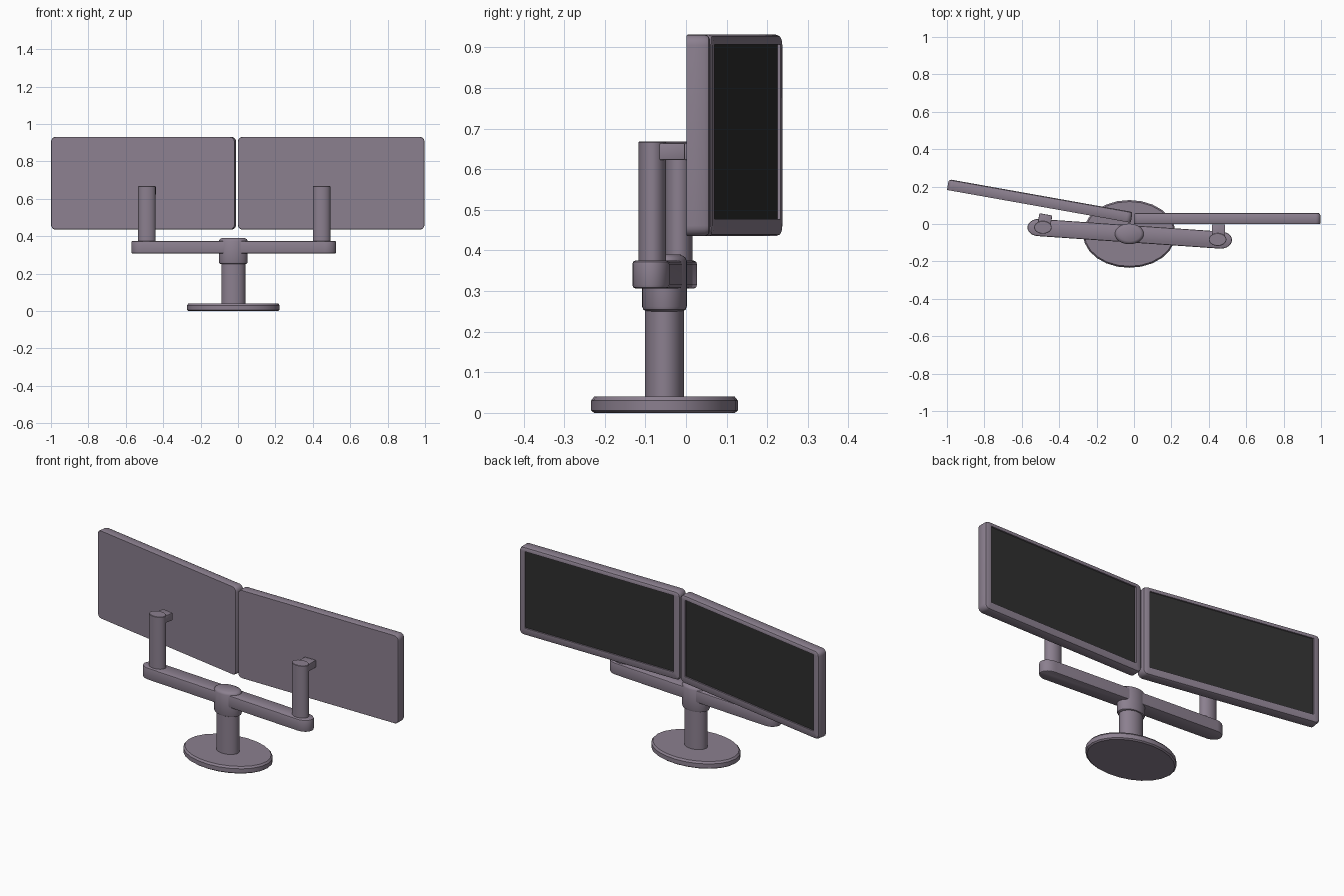
import bpy, bmesh, math
from mathutils import Matrix

if "Cube" in bpy.data.objects:
    bpy.data.objects.remove(bpy.data.objects["Cube"])


def material(name, col):
    m = bpy.data.materials.new(name)
    m.diffuse_color = (*col, 1)
    m.use_nodes = True
    m.node_tree.nodes["Principled BSDF"].inputs["Base Color"].default_value = m.diffuse_color
    return m


SHELL = material("mauve grey", (0.26, 0.215, 0.275))
SCREEN = material("screen black", (0.028, 0.028, 0.028))


def finish(bm, name, mats, angle=35):
    bmesh.ops.recalc_face_normals(bm, faces=bm.faces)
    me = bpy.data.meshes.new(name)
    bm.to_mesh(me)
    bm.free()
    for m in mats:
        me.materials.append(m)
    ob = bpy.data.objects.new(name, me)
    bpy.context.collection.objects.link(ob)
    bpy.ops.object.select_all(action='DESELECT')
    ob.select_set(True)
    bpy.context.view_layer.objects.active = ob
    bpy.ops.object.shade_smooth_by_angle(angle=math.radians(angle))
    return ob


def loft(rings):
    """Skin a stack of equal-length point rings and cap both ends."""
    bm = bmesh.new()
    vs = [[bm.verts.new(p) for p in r] for r in rings]
    n = len(vs[0])
    for a, b in zip(vs, vs[1:]):
        for i in range(n):
            j = (i + 1) % n
            bm.faces.new((a[i], a[j], b[j], b[i]))
    bm.faces.new(vs[0])
    cap = bm.faces.new(vs[-1])
    return bm, cap


def oval(name, cx, cy, rx, ry, profile, sides=32):
    """Elliptical column; profile is a list of (inset, z)."""
    rings = [[(cx + (rx - d) * math.cos(2 * math.pi * i / sides),
               cy + (ry - d) * math.sin(2 * math.pi * i / sides), z)
              for i in range(sides)] for d, z in profile]
    return finish(loft(rings)[0], name, [SHELL])


# Stand: foot, column, collar
CX, CY = -0.025, -0.053
oval("base_disc", CX, CY, 0.248, 0.181,
     [(0.008, 0), (0, 0.006), (0, 0.03), (0.008, 0.04)], 24)
oval("column", CX, CY, 0.064, 0.048, [(0, 0.03), (0, 0.27)])
oval("collar", CX, CY, 0.077, 0.055,
     [(0.010, 0.25), (0.003, 0.254), (0, 0.262), (0, 0.375),
      (0.004, 0.383), (0.016, 0.39)])


# Cross arm with rounded ends
def arm_ring(d, z, n=12):
    pts = []
    for cx, cy, start in ((0.464, -0.086, -90), (-0.51, -0.019, 90)):
        for i in range(n + 1):
            a = math.radians(start + 180 * i / n)
            pts.append((cx + (0.06 - d) * math.cos(a), cy + (0.046 - d) * math.sin(a), z))
    return pts


arm = loft([arm_ring(d, z) for d, z in
            ((0.008, 0.306), (0.002, 0.309), (0, 0.315), (0, 0.366), (0.002, 0.372), (0.008, 0.375))])[0]
finish(arm, "cross_arm", [SHELL])


# Posts and mounting blocks
def block(name, x, y, angle):
    bm = bmesh.new()
    bmesh.ops.create_cube(bm, size=1)
    bmesh.ops.scale(bm, vec=(0.07, 0.08, 0.042), verts=bm.verts)
    bmesh.ops.bevel(bm, geom=bm.edges[:], offset=0.004, segments=2, affect='EDGES', profile=0.5)
    bmesh.ops.transform(bm, verts=bm.verts, matrix=Matrix.Translation((x, y, 0.643))
                        @ Matrix.Rotation(angle, 4, 'Z'))
    return finish(bm, name, [SHELL])


TILT = math.radians(-10.1)
for side, px, py, bx, by, ang in (("left", -0.487, -0.018, -0.478, 0.012, TILT),
                                  ("right", 0.447, -0.083, 0.452, -0.042, 0)):
    oval(side + "_post", px, py, 0.047, 0.034, [(0, 0.35), (0, 0.666), (0.002, 0.668)])
    block(side + "_mount", bx, by, ang)


# Monitors: back at local y = 0, screen recessed in the +y face
def rect_ring(x0, x1, z0, z1, y, r, n=5):
    pts = []
    for cx, cz, s in ((x1 - r, z1 - r, 0), (x0 + r, z1 - r, 90),
                      (x0 + r, z0 + r, 180), (x1 - r, z0 + r, 270)):
        for i in range(n + 1):
            a = math.radians(s + 90 * i / n)
            pts.append((cx + r * math.cos(a), y, cz + r * math.sin(a)))
    return pts


def monitor(name, matrix, w=0.998, z0=0.435, z1=0.931, t=0.058):
    rings = [rect_ring(d, w - d, z0 + d, z1 - d, y, 0.026 - d)
             for d, y in ((0.002, 0), (0, 0.003), (0, t - 0.013), (0.004, t - 0.004), (0.012, t))]
    for y in (t, t - 0.008):
        rings.append(rect_ring(0.036, w - 0.036, z0 + 0.042, z1 - 0.024, y, 0.002))
    bm, cap = loft(rings)
    cap.material_index = 1
    bm.transform(matrix)
    return finish(bm, name, [SHELL, SCREEN])


monitor("right_monitor", Matrix.Translation((-0.001, 0.001, 0)))
monitor("left_monitor", Matrix.Translation((-1.0, 0.182, 0)) @ Matrix.Rotation(TILT, 4, 'Z'))
